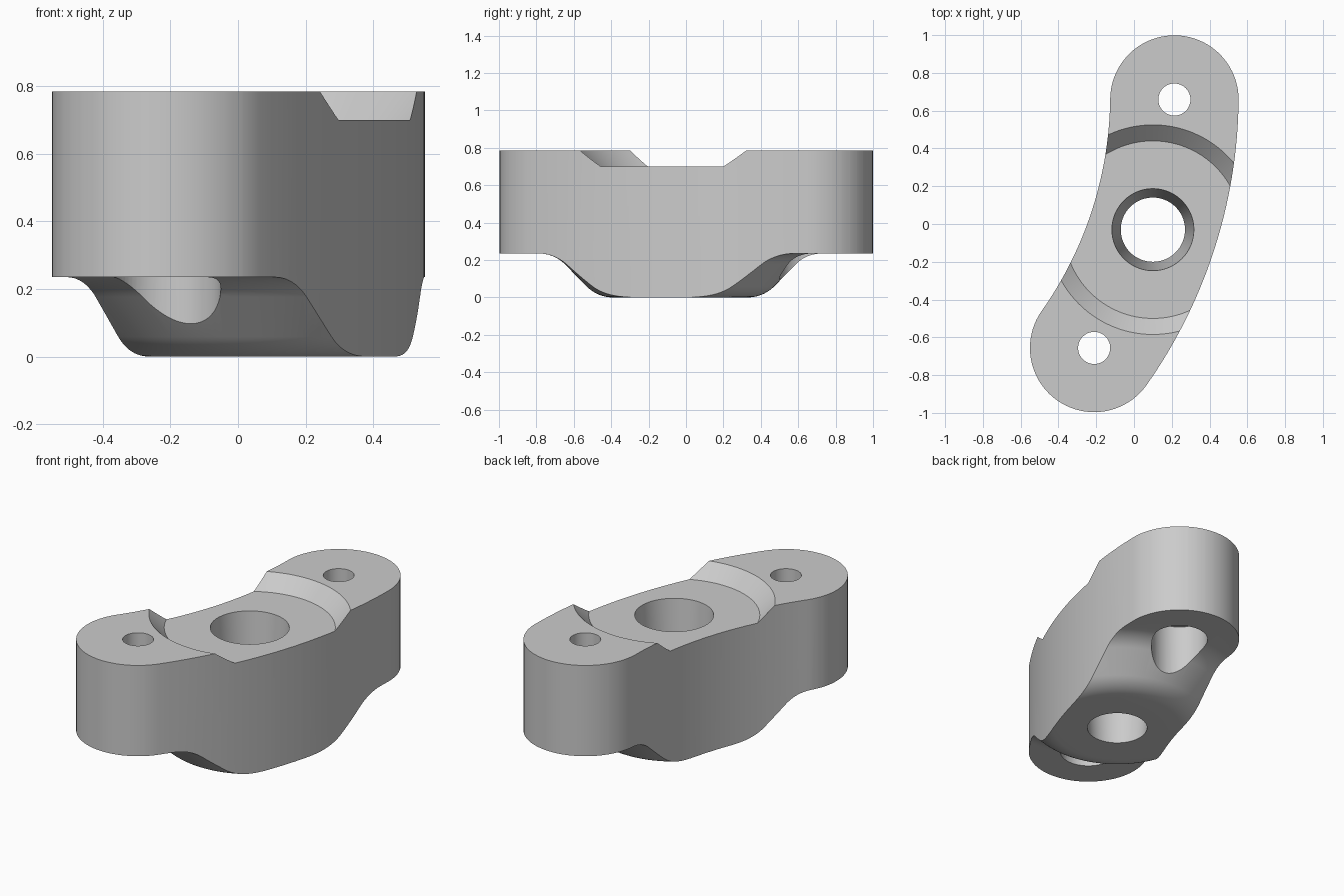
import bpy, bmesh
from math import sin, cos, pi, radians
from mathutils import Vector

if "Cube" in bpy.data.objects:
    bpy.data.objects.remove(bpy.data.objects["Cube"])

# Main sizes
TOP, FLOOR, LUG = 0.785, 0.70, 0.235
ARC_CENTRE, ARC_R = Vector((-2.112, 0.684)), 2.326
HALF_WIDTH = 0.34
MID, SWEEP = radians(-17.9), radians(17.28)
BORE = Vector((0.10, -0.03))


def polar(centre, r, a):
    return centre + Vector((r * cos(a), r * sin(a)))


def arc(centre, r, a0, a1, n):
    return [polar(centre, r, a0 + (a1 - a0) * i / n) for i in range(n + 1)]


def finish(name, bm):
    bmesh.ops.remove_doubles(bm, verts=bm.verts, dist=1e-5)
    bmesh.ops.recalc_face_normals(bm, faces=bm.faces)
    mesh = bpy.data.meshes.new(name)
    bm.to_mesh(mesh)
    bm.free()
    obj = bpy.data.objects.new(name, mesh)
    bpy.context.collection.objects.link(obj)
    return obj


def prism(name, outline, z0, z1):
    bm = bmesh.new()
    face = bm.faces.new([bm.verts.new((p.x, p.y, z0)) for p in outline])
    out = bmesh.ops.extrude_face_region(bm, geom=[face])
    top = [v for v in out["geom"] if isinstance(v, bmesh.types.BMVert)]
    bmesh.ops.translate(bm, verts=top, vec=(0, 0, z1 - z0))
    return finish(name, bm)


def lathe(name, profile, centre, steps):
    """Spin a closed (radius, z) profile about a vertical axis."""
    bm = bmesh.new()
    rings = []
    for i in range(steps):
        a = 2 * pi * i / steps
        rings.append([bm.verts.new((*polar(centre, r, a), z)) for r, z in profile])
    n = len(profile)
    for i in range(steps):
        a, b = rings[i], rings[(i + 1) % steps]
        for j in range(n):
            k = (j + 1) % n
            bm.faces.new((a[j], b[j], b[k], a[k]))
    return finish(name, bm)


def cut(obj, tool, operation):
    mod = obj.modifiers.new(operation, "BOOLEAN")
    mod.operation, mod.object, mod.solver = operation, tool, "EXACT"
    bpy.context.view_layer.objects.active = obj
    bpy.ops.object.modifier_apply(modifier=mod.name)
    bpy.data.objects.remove(tool)


# Curved slot-shaped body with round ends
a0, a1 = MID - SWEEP, MID + SWEEP
ends = [polar(ARC_CENTRE, ARC_R, a) for a in (a0, a1)]
outline = arc(ARC_CENTRE, ARC_R + HALF_WIDTH, a0, a1, 32)
outline += arc(ends[1], HALF_WIDTH, a1, a1 + pi, 40)[1:]
outline += arc(ARC_CENTRE, ARC_R - HALF_WIDTH, a1, a0, 32)[1:]
outline += arc(ends[0], HALF_WIDTH, a0 + pi, a0 + 2 * pi, 40)[1:-1]
body = prism("clamp_body", outline, -0.1, TOP + 0.1)

# Turned form: tapered bore, filleted boss below, bevelled recess above
FILLET, FOOT, RIM = 0.2, 0.36, 0.758
profile = [(0.17, 0)]
profile += [tuple(p) for p in arc(Vector((FOOT, FILLET)), FILLET, -pi / 2, -pi / 4, 10)]
profile += [tuple(p) for p in arc(Vector((RIM, LUG - FILLET)), FILLET, pi * 3 / 4, pi / 2, 10)]
profile += [(1.4, LUG), (1.4, TOP), (0.555, TOP), (0.47, FLOOR), (0.217, FLOOR)]
cut(body, lathe("turned_form", profile, BORE, 128), "INTERSECT")

# Bolt holes with counterbores underneath
for end in ends:
    cut(body, prism("bolt_hole", arc(end, 0.085, 0, 2 * pi, 48)[:-1], -0.2, 1), "DIFFERENCE")
    cut(body, prism("counterbore", arc(end, 0.16, 0, 2 * pi, 64)[:-1], -0.2, 0.41), "DIFFERENCE")

# Plain grey metal
grey = bpy.data.materials.new("grey_metal")
grey.use_nodes = True
colour = (0.6, 0.6, 0.6, 1)
grey.diffuse_color = colour
grey.node_tree.nodes["Principled BSDF"].inputs["Base Color"].default_value = colour
body.data.materials.clear()
body.data.materials.append(grey)

# Smooth walls, crisp edges
bpy.ops.object.select_all(action="DESELECT")
body.select_set(True)
bpy.context.view_layer.objects.active = body
bpy.ops.object.shade_smooth_by_angle(angle=radians(25))
